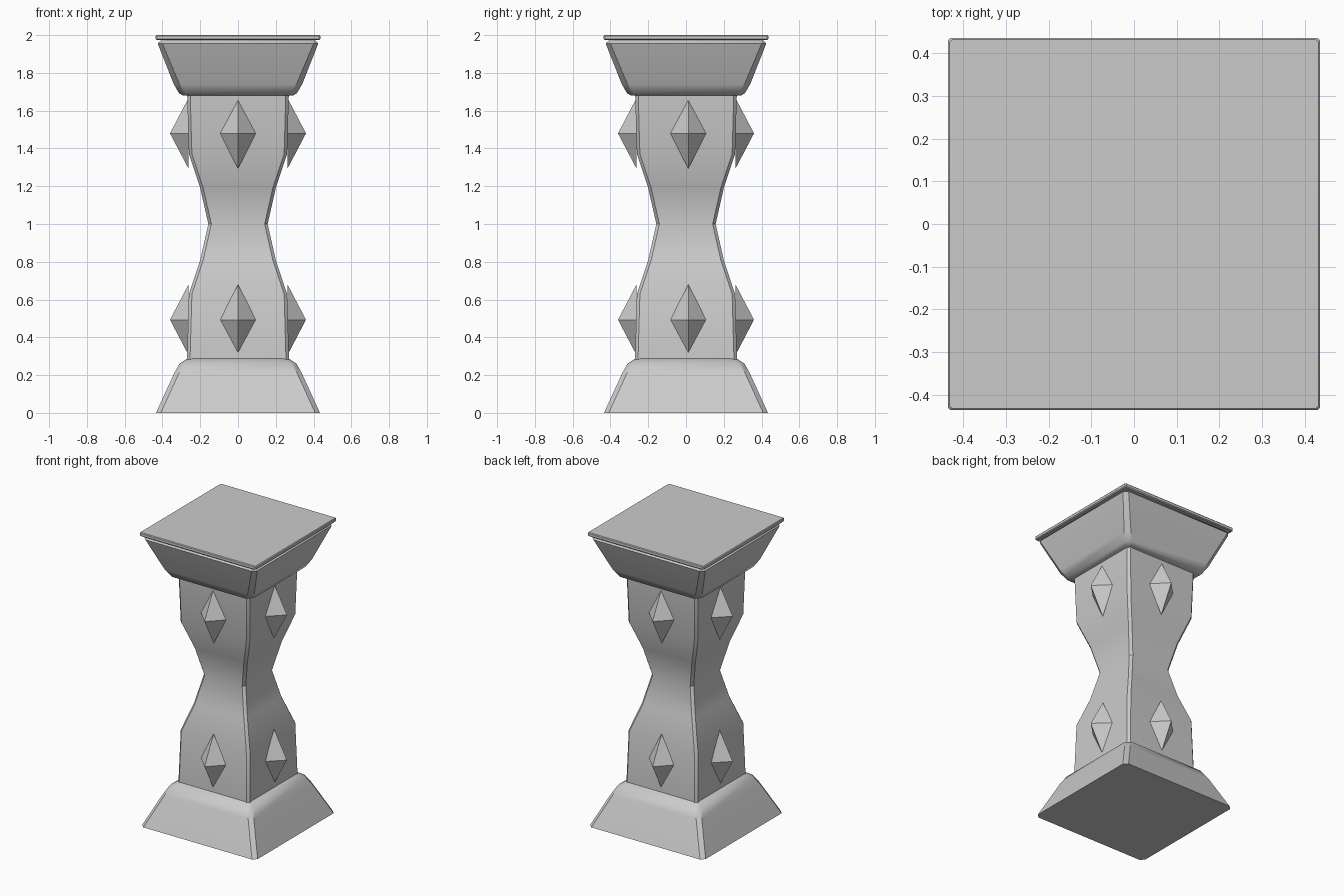
import bpy, bmesh
from math import radians, pi
from mathutils import Matrix, Vector

if "Cube" in bpy.data.objects:
    bpy.data.objects.remove(bpy.data.objects["Cube"])


def make_object(name, bm, smooth_angle=None):
    bmesh.ops.recalc_face_normals(bm, faces=bm.faces)
    mesh = bpy.data.meshes.new(name)
    bm.to_mesh(mesh)
    bm.free()
    obj = bpy.data.objects.new(name, mesh)
    bpy.context.collection.objects.link(obj)
    if smooth_angle:
        bpy.ops.object.select_all(action='DESELECT')
        obj.select_set(True)
        bpy.context.view_layer.objects.active = obj
        bpy.ops.object.shade_smooth_by_angle(angle=radians(smooth_angle))
    return obj


def square_loft(name, profile, smooth_angle=35):
    """Loft chamfered squares; profile rows are (z, half width, corner chamfer)."""
    bm = bmesh.new()
    rings = []
    for z, w, c in profile:
        i = w - c
        pts = [(i, -w), (w, -i), (w, i), (i, w), (-i, w), (-w, i), (-w, -i), (-i, -w)]
        rings.append([bm.verts.new((x, y, z)) for x, y in pts])
    for a, b in zip(rings, rings[1:]):
        for k in range(8):
            n = (k + 1) % 8
            bm.faces.new((a[k], a[n], b[n], b[k]))
    bm.faces.new(rings[0])
    bm.faces.new(rings[-1])
    return make_object(name, bm, smooth_angle)


def diamond_stud(name, angle, z, shift):
    """Four-sided pyramid lying on one face of the shaft."""
    bm = bmesh.new()
    pts = [(-0.095, -0.262, 0), (0, -0.262, -0.187), (0.095, -0.262, 0), (0, -0.262, 0.187)]
    base = [bm.verts.new(p) for p in pts]
    apex = bm.verts.new((0, -0.36, 0))
    bm.faces.new(base)
    for k in range(4):
        bm.faces.new((base[k], base[(k + 1) % 4], apex))
    place = Matrix.Translation(Vector((0, shift, z))) @ Matrix.Rotation(angle, 4, 'Z')
    bmesh.ops.transform(bm, matrix=place, verts=bm.verts)
    return make_object(name, bm)


# Flared foot
square_loft("base", [(0, 0.434, 0.025), (0.21, 0.338, 0.025),
                     (0.26, 0.31, 0.03), (0.292, 0.262, 0.03)])

# Waisted shaft
half = [(0.28, 0.27), (0.63, 0.26), (0.81, 0.2)]
shaft = half + [(1.0, 0.157)] + [(2 - z, w) for z, w in reversed(half)]
square_loft("shaft", [(z, w, 0.016) for z, w in shaft])

# Capital and thin top slab
square_loft("capital", [(1.68, 0.29, 0.035), (1.692, 0.312, 0.035), (1.74, 0.34, 0.03),
                        (1.955, 0.425, 0.025), (1.977, 0.405, 0.025)])
square_loft("top_slab", [(1.973, 0.43, 0.006), (1.979, 0.436, 0.006),
                         (1.995, 0.436, 0.006), (2.0, 0.432, 0.006)])

# Two rows of studs, one on each side; those on the x sides sit slightly back
for row, z in (("lower", 0.493), ("upper", 1.48)):
    for k, side in enumerate(("front", "right", "back", "left")):
        diamond_stud(f"{row}_stud_{side}", k * pi / 2, z, 0.012 if k % 2 else 0)
